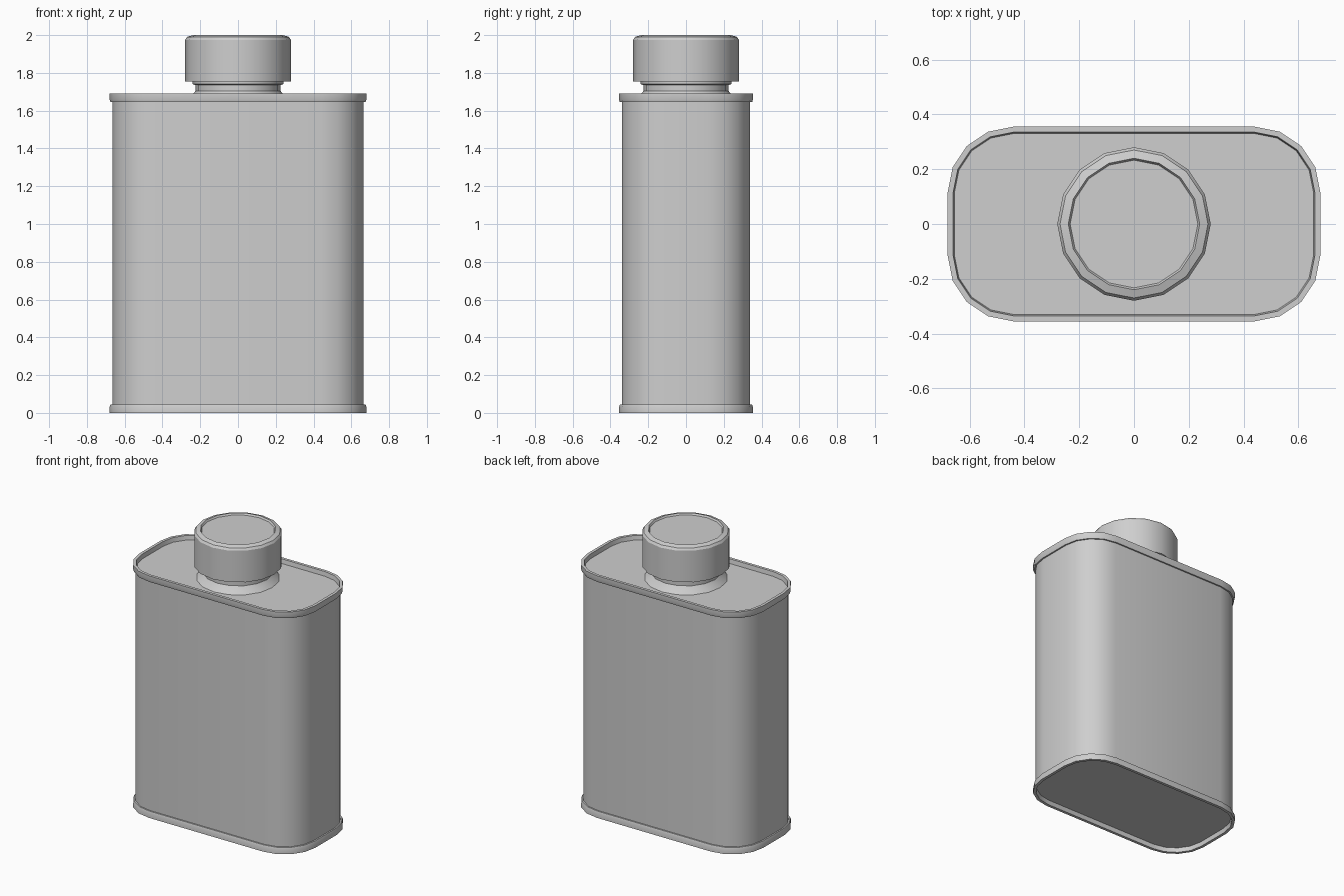
import bpy, bmesh, math

if "Cube" in bpy.data.objects:
    bpy.data.objects.remove(bpy.data.objects["Cube"])

tin = bpy.data.materials.new("plain_grey")
tin.diffuse_color = (0.62, 0.62, 0.62, 1)
tin.use_nodes = True
tin.node_tree.nodes["Principled BSDF"].inputs["Base Color"].default_value = tin.diffuse_color


def rounded_rect(r):
    # four 4-segment corner arcs around fixed corner centres
    pts = []
    for i, (sx, sy) in enumerate([(1, 1), (-1, 1), (-1, -1), (1, -1)]):
        for k in range(5):
            a = math.radians(90 * i + 22.5 * k)
            pts.append((0.44 * sx + r * math.cos(a), 0.115 * sy + r * math.sin(a)))
    return pts


def circle(r):
    return [(r * math.cos(math.tau * k / 16), r * math.sin(math.tau * k / 16))
            for k in range(16)]


def loft(name, outline, profile):
    # stack outlines of the given (radius, height) pairs and close both ends
    bm = bmesh.new()
    rings = [[bm.verts.new((x, y, z)) for x, y in outline(r)] for r, z in profile]
    n = len(rings[0])
    for a, b in zip(rings, rings[1:]):
        for i in range(n):
            j = (i + 1) % n
            bm.faces.new((a[i], a[j], b[j], b[i]))
    bm.faces.new(rings[0][::-1])
    bm.faces.new(rings[-1])
    bmesh.ops.recalc_face_normals(bm, faces=bm.faces)
    me = bpy.data.meshes.new(name)
    bm.to_mesh(me)
    bm.free()
    ob = bpy.data.objects.new(name, me)
    bpy.context.collection.objects.link(ob)
    me.materials.append(tin)
    bpy.ops.object.select_all(action='DESELECT')
    ob.select_set(True)
    bpy.context.view_layer.objects.active = ob
    bpy.ops.object.shade_smooth_by_angle(angle=math.radians(32))
    return ob


# can body with folded rims and recessed end panels, mirrored about mid height
lower = [(0.215, 0.03), (0.22, 0.0), (0.24, 0.0), (0.24, 0.03), (0.235, 0.045), (0.225, 0.045)]
upper = [(r, 1.69 - z) for r, z in reversed(lower)]
loft("can_body", rounded_rect, lower + upper)

# neck flaring into the top panel, with a collar under the cap
loft("neck", circle, [(0.27, 1.655), (0.24, 1.685), (0.225, 1.705), (0.225, 1.735),
                      (0.24, 1.74), (0.24, 1.77)])

# screw cap with bevelled edge and shallow recessed top
loft("cap", circle, [(0.28, 1.755), (0.28, 1.975), (0.27, 1.99), (0.24, 2.0),
                     (0.233, 1.988)])
